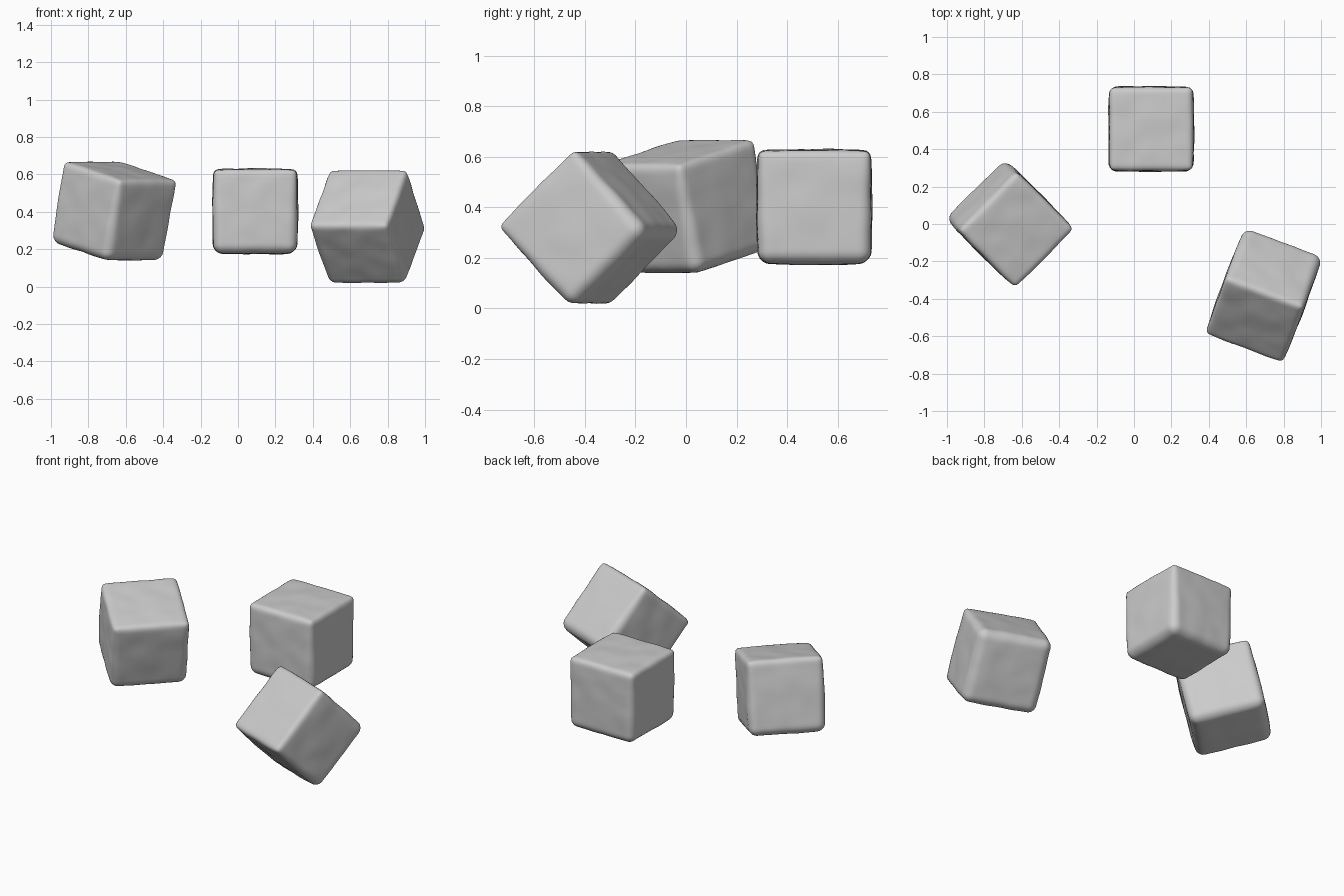
import bpy, bmesh
from math import radians
from mathutils import Vector, Matrix, noise

if "Cube" in bpy.data.objects:
    bpy.data.objects.remove(bpy.data.objects["Cube"])

HALF = 0.221     # half edge length
BULGE = 0.008    # pillowing of the face centres
WOBBLE = 0.004   # hand-worn surface unevenness


def round_cube(name, centre, yaw, tilt, axis, seed):
    bm = bmesh.new()
    bmesh.ops.create_cube(bm, size=2 * HALF)
    bmesh.ops.subdivide_edges(bm, edges=bm.edges[:], cuts=29, use_grid_fill=True)
    for v in bm.verts:
        # rounded edges, a little softer towards the bottom
        r = 0.024 + 0.022 * (0.5 - v.co.z / (2 * HALF))
        lim = HALF - r
        core = Vector([max(-lim, min(lim, c)) for c in v.co])
        d = v.co - core
        p = core + d.normalized() * r
        # soft pillow shape plus gentle unevenness
        n = d.normalized()
        q = [1 - (c / HALF) ** 2 for c in p]
        swell = Vector([n[i] * BULGE * max(0, q[(i + 1) % 3]) ** 0.5
                        * max(0, q[(i + 2) % 3]) ** 0.5 for i in range(3)])
        v.co = p + swell + n * WOBBLE * noise.noise(p * 9 + Vector((seed, 0, 0)))
    for f in bm.faces:
        f.smooth = True
    mesh = bpy.data.meshes.new(name)
    bm.to_mesh(mesh)
    bm.free()
    obj = bpy.data.objects.new(name, mesh)
    obj.matrix_world = (Matrix.Translation(centre)
                        @ Matrix.Rotation(radians(yaw), 4, 'Z')
                        @ Matrix.Rotation(radians(tilt), 4, axis))
    bpy.context.collection.objects.link(obj)
    return obj


# upright cube at the back
round_cube("back_cube", (0.092, 0.508, 0.402), 0, 0, 'X', 1.3)
# left cube, turned 45 degrees and leaning towards the front right
round_cube("left_cube", (-0.665, 0.003, 0.402), -45, 13.5, 'Y', 1.3)
# right cube, balanced on one edge
round_cube("right_cube", (0.695, -0.377, 0.316), -20.5, 43.5, 'X', 1.3)
